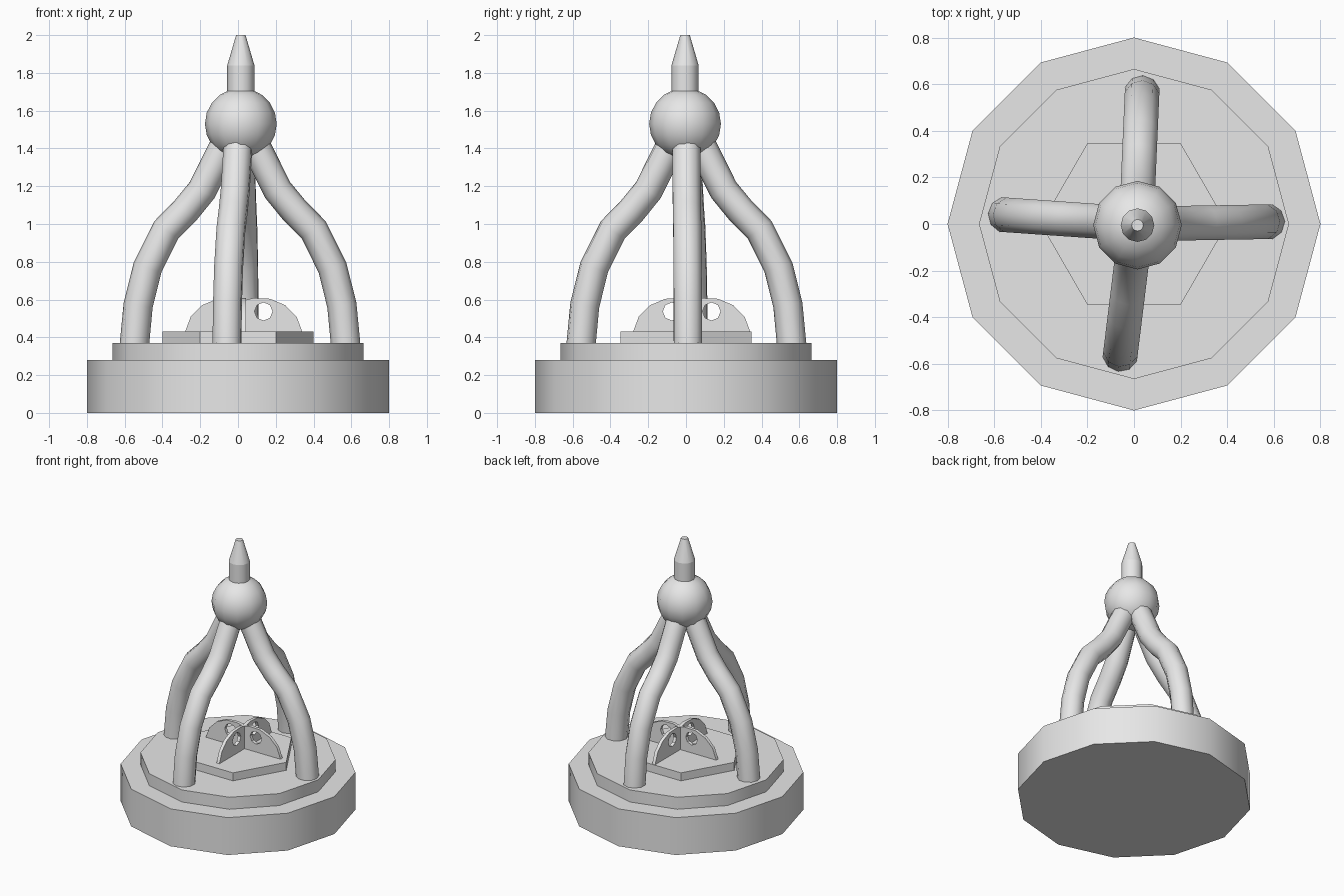
import bpy
from math import radians, cos, sin, pi

default = bpy.data.objects.get("Cube")
if default:
    bpy.data.objects.remove(default, do_unlink=True)

# Single plain grey material
grey = bpy.data.materials.new("plain_grey")
grey.use_nodes = True
grey.diffuse_color = (0.8, 0.8, 0.8, 1)
grey.node_tree.nodes["Principled BSDF"].inputs["Base Color"].default_value = (0.8, 0.8, 0.8, 1)


def finish(obj, name):
    """Name, colour and shade the active object."""
    obj.name = name
    obj.data.materials.clear()
    obj.data.materials.append(grey)
    bpy.ops.object.shade_smooth_by_angle(angle=radians(40))


def frustum(name, sides, r_low, r_high, z_low, z_high, x=0, y=0, turn=0):
    bpy.ops.mesh.primitive_cone_add(
        vertices=sides, radius1=r_low, radius2=r_high, depth=z_high - z_low,
        location=(x, y, (z_low + z_high) / 2), rotation=(0, 0, radians(turn)))
    finish(bpy.context.object, name)


def curve_part(name, splines, closed, location, angle, **settings):
    """Curve drawn in the local radius/height plane, turned about z, made a mesh."""
    curve = bpy.data.curves.new(name, 'CURVE')
    for key, value in settings.items():
        setattr(curve, key, value)
    for points in splines:
        spline = curve.splines.new('POLY')
        spline.points.add(len(points) - 1)
        for point, (r, h) in zip(spline.points, points):
            point.co = (r, h, 0, 1)
        spline.use_cyclic_u = closed
    obj = bpy.data.objects.new(name, curve)
    obj.location = location
    obj.rotation_euler = (pi / 2, 0, radians(angle))
    bpy.context.collection.objects.link(obj)
    bpy.ops.object.select_all(action='DESELECT')
    obj.select_set(True)
    bpy.context.view_layer.objects.active = obj
    bpy.ops.object.convert(target='MESH')
    finish(bpy.context.object, name)


# Stepped base
frustum("base_plinth", 12, 0.8, 0.8, 0, 0.28)
frustum("base_step", 12, 0.665, 0.665, 0.28, 0.37)
frustum("hexagon_platform", 6, 0.4, 0.4, 0.37, 0.43, turn=30)

# Four curved legs meeting under the ball
leg_path = [(0.56, 0.36), (0.54, 0.57), (0.49, 0.77), (0.39, 0.97),
            (0.29, 1.07), (0.2, 1.18), (0.14, 1.3), (0.06, 1.46)]
for side, angle in (("left", 1), ("back", 87.5), ("right", 176), ("front", 263)):
    curve_part(side + "_leg", [leg_path], False, (0.01, 0, 0), angle,
               dimensions='3D', bevel_depth=0.078, bevel_resolution=3,
               use_fill_caps=True)

# Crossed fins, each with a hole
fin_outline = [(0, 0), (0.31, 0), (0.28, 0.08), (0.22, 0.14),
               (0.14, 0.174), (0.05, 0.178), (0, 0.165)]
fin_hole = [(0.105 + 0.048 * cos(i * pi / 4), 0.107 + 0.048 * sin(i * pi / 4))
            for i in range(8)]
for i, side in enumerate(("left", "back", "right", "front")):
    curve_part(side + "_fin", [fin_outline, fin_hole], True, (0.03, 0.03, 0.43),
               90 * i, dimensions='2D', fill_mode='BOTH', extrude=0.012)

# Ball and pointed finial
bpy.ops.mesh.primitive_uv_sphere_add(segments=12, ring_count=10, radius=0.19,
                                     location=(0.015, -0.005, 1.53))
finish(bpy.context.object, "ball")
frustum("finial_neck", 12, 0.072, 0.072, 1.66, 1.84, 0.015, -0.005)
frustum("finial_tip", 12, 0.072, 0.025, 1.84, 2.0, 0.015, -0.005)
